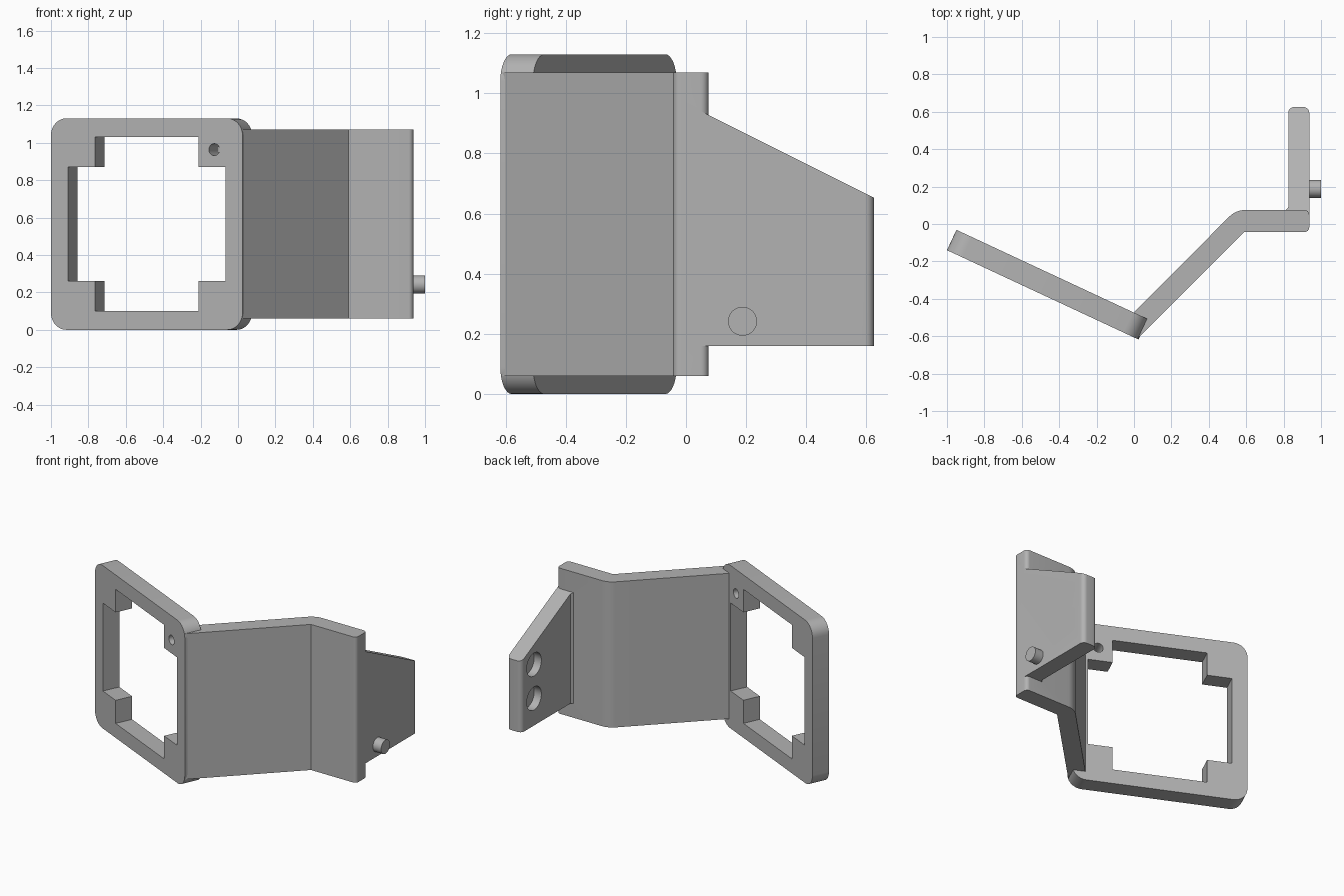
import bpy
import bmesh
from math import sin, cos, pi, radians
from mathutils import Matrix, Vector

cube = bpy.data.objects.get("Cube")
if cube:
    bpy.data.objects.remove(cube, do_unlink=True)

grey = bpy.data.materials.new("plain grey")
grey.use_nodes = True
GREY = (0.45, 0.45, 0.45, 1)
grey.diffuse_color = GREY
grey.node_tree.nodes["Principled BSDF"].inputs["Base Color"].default_value = GREY


def rounded(corners, steps=8):
    """Outline from (x, y, radius) corners; each radius becomes an arc."""
    out = []
    n = len(corners)
    for i, (x, y, r) in enumerate(corners):
        p = Vector((x, y))
        if r == 0:
            out.append(p)
            continue
        a = (Vector(corners[i - 1][:2]) - p).normalized()
        b = (Vector(corners[(i + 1) % n][:2]) - p).normalized()
        half = a.angle(b) / 2
        centre = p + (a + b).normalized() * (r / sin(half))
        start = p + a * (r * cos(half) / sin(half)) - centre
        end = p + b * (r * cos(half) / sin(half)) - centre
        sweep = start.angle_signed(end)
        for k in range(steps + 1):
            t = -sweep * k / steps
            out.append(centre + Matrix.Rotation(t, 2) @ start)
    return out


def circle(x, y, r, sides=40):
    return [(x + r * cos(2 * pi * k / sides), y + r * sin(2 * pi * k / sides))
            for k in range(sides)]


def prism(name, outline, low, high, matrix=Matrix()):
    """Extrude a flat outline from low to high along the local z axis."""
    bm = bmesh.new()
    face = bm.faces.new([bm.verts.new((p[0], p[1], low)) for p in outline])
    top = bmesh.ops.extrude_face_region(bm, geom=[face])["geom"]
    bmesh.ops.translate(bm, vec=(0, 0, high - low),
                        verts=[v for v in top if isinstance(v, bmesh.types.BMVert)])
    bm.transform(matrix)
    bmesh.ops.recalc_face_normals(bm, faces=bm.faces)
    mesh = bpy.data.meshes.new(name)
    bm.to_mesh(mesh)
    bm.free()
    mesh.materials.append(grey)
    obj = bpy.data.objects.new(name, mesh)
    bpy.context.scene.collection.objects.link(obj)
    return obj


def combine(obj, tool, operation):
    """Apply a boolean and discard the tool."""
    mod = obj.modifiers.new("combine", "BOOLEAN")
    mod.operation = operation
    mod.solver = "EXACT"
    mod.object = tool
    bpy.context.view_layer.update()
    graph = bpy.context.evaluated_depsgraph_get()
    mesh = bpy.data.meshes.new_from_object(obj.evaluated_get(graph))
    obj.modifiers.clear()
    obj.data = mesh
    bpy.data.objects.remove(tool, do_unlink=True)


# Square frame: local x runs along it, local y is up, local z is its depth
SIZE, THICK, RIM, BLOCK = 1.13, 0.12, 0.1, 0.26
turn = radians(25)
frame_space = Matrix(((cos(turn), 0, sin(turn), -1),
                      (-sin(turn), 0, cos(turn), -0.14),
                      (0, 1, 0, 0),
                      (0, 0, 0, 1)))
r = 0.09
frame = prism("square_frame",
              rounded([(0, 0, r), (SIZE, 0, r), (SIZE, SIZE, r), (0, SIZE, r)]),
              0, THICK, frame_space)

# Cross-shaped opening that leaves a block in each corner
a, b, c, d = RIM, BLOCK, SIZE - BLOCK, SIZE - RIM
opening = [(b, a), (c, a), (c, b), (d, b), (d, c), (c, c),
           (c, d), (b, d), (b, c), (a, c), (a, b), (b, b)]
combine(frame, prism("opening_cutter", opening, -0.1, 0.3, frame_space), "DIFFERENCE")

# Screw hole in each corner block
for u in (0.167, SIZE - 0.167):
    for v in (0.167, SIZE - 0.167):
        hole = prism("hole_cutter", circle(u, v, 0.032), -0.1, 0.3, frame_space)
        combine(frame, hole, "DIFFERENCE")

# Bent arm, drawn from above
arm = prism("bent_arm",
            rounded([(0.02, -0.613, 0), (0.59, -0.043, 0), (0.937, -0.043, 0.025),
                     (0.937, 0.075, 0.025), (0.545, 0.075, 0.12), (0.0, -0.472, 0)]),
            0.06, 1.07)

# Side tab with a sloping top
tab = prism("side_tab",
            rounded([(0.937, 0, 0), (0.937, 0.625, 0.03), (0.825, 0.625, 0.03),
                     (0.825, 0.09, 0), (0.81, 0.073, 0), (0.81, 0, 0)]),
            0.16, 1.0)
side_space = Matrix(((0, 0, 1, 0), (1, 0, 0, 0), (0, 1, 0, 0), (0, 0, 0, 1)))
slope = [(-0.1, 1.015), (0.7, 0.615), (0.7, 1.3), (-0.1, 1.3)]
combine(tab, prism("slope_cutter", slope, 0.7, 1.1, side_space), "DIFFERENCE")
combine(arm, tab, "UNION")

# Two bolt holes, each widened on the inner side
for z in (0.348, 0.583):
    for radius, low, high in ((0.049, 0.7, 1.1), (0.08, 0.7, 0.88)):
        hole = prism("bolt_cutter", circle(0.487, z, radius), low, high, side_space)
        combine(arm, hole, "DIFFERENCE")

# Locating pin on the outer side
pin = prism("locating_pin", circle(0.188, 0.242, 0.048), 0.9, 1.0, side_space)

for obj in (frame, arm, pin):
    bpy.ops.object.select_all(action="DESELECT")
    obj.select_set(True)
    bpy.context.view_layer.objects.active = obj
    bpy.ops.object.shade_smooth_by_angle(angle=radians(30))
